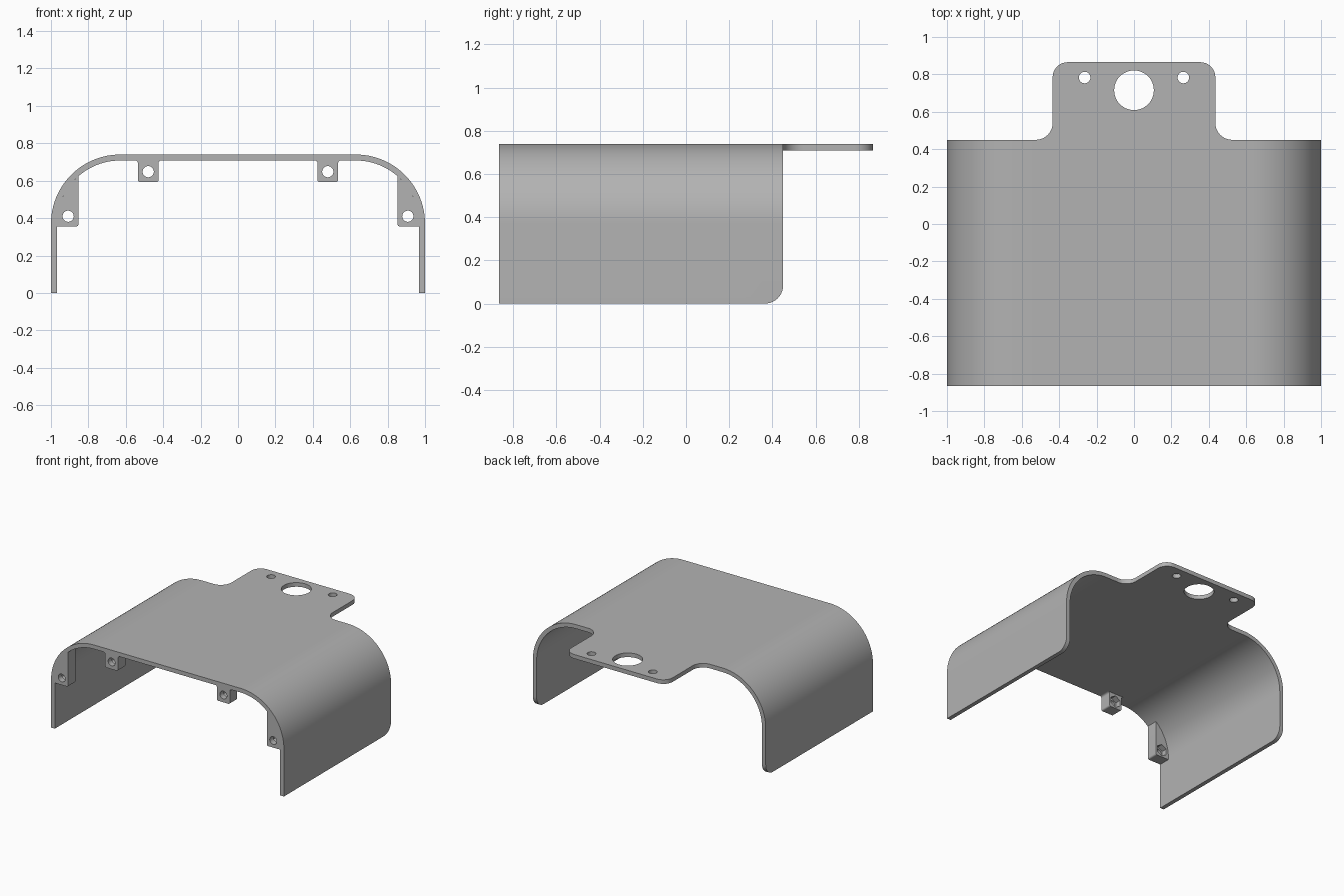
import bpy, bmesh, math
from mathutils import Matrix

if "Cube" in bpy.data.objects:
    bpy.data.objects.remove(bpy.data.objects["Cube"])

HALF, HEIGHT, THICK, RADIUS = 1.0, 0.74, 0.032, 0.37
FRONT, REAR, TAB_END = -0.865, 0.45, 0.865
CX, CZ = HALF - RADIUS, HEIGHT - RADIUS
TAB_ROOT = 0.525

grey = bpy.data.materials.new("plain grey")
grey.diffuse_color = (0.45, 0.45, 0.45, 1)
grey.use_nodes = True
grey.node_tree.nodes["Principled BSDF"].inputs["Base Color"].default_value = grey.diffuse_color


def arc(cx, cy, r, a0, a1, n):
    """Points on an arc, angles in degrees."""
    angles = [math.radians(a0 + (a1 - a0) * i / n) for i in range(n + 1)]
    return [(cx + r * math.cos(a), cy + r * math.sin(a)) for a in angles]


def finish(bm, name):
    bmesh.ops.recalc_face_normals(bm, faces=bm.faces[:])
    mesh = bpy.data.meshes.new(name)
    bm.to_mesh(mesh)
    bm.free()
    mesh.materials.append(grey)
    ob = bpy.data.objects.new(name, mesh)
    bpy.context.collection.objects.link(ob)
    return ob


def prism(points, vector, name):
    """Extrude a closed outline of 3D points along a vector."""
    bm = bmesh.new()
    face = bm.faces.new([bm.verts.new(p) for p in points])
    ext = bmesh.ops.extrude_face_region(bm, geom=[face], use_keep_orig=True)
    bmesh.ops.translate(bm, vec=vector,
                        verts=[v for v in ext["geom"] if isinstance(v, bmesh.types.BMVert)])
    return finish(bm, name)


def select_only(ob):
    bpy.ops.object.select_all(action='DESELECT')
    ob.select_set(True)
    bpy.context.view_layer.objects.active = ob


def smooth(ob):
    select_only(ob)
    bpy.ops.object.shade_smooth_by_angle(angle=math.radians(30))


def drill(ob, centre, radius, depth, axis, sides=32):
    """Cut a straight hole centred on a point along Y or Z."""
    bm = bmesh.new()
    bmesh.ops.create_cone(bm, cap_ends=True, segments=sides, radius1=radius,
                          radius2=radius, depth=depth)
    if axis == 'Y':
        bmesh.ops.rotate(bm, verts=bm.verts[:], matrix=Matrix.Rotation(math.pi / 2, 3, 'X'))
    bmesh.ops.translate(bm, verts=bm.verts[:], vec=centre)
    cutter = finish(bm, "hole_cutter")
    cutter.hide_render = True
    mod = ob.modifiers.new("hole", 'BOOLEAN')
    mod.operation, mod.solver, mod.object = 'DIFFERENCE', 'EXACT', cutter
    select_only(ob)
    bpy.ops.object.modifier_apply(modifier=mod.name)
    bpy.data.objects.remove(cutter)


# Arched shell: outer and inner profile lines joined into a thick sheet
def half_profile(t):
    return ([(HALF - t, 0)] + arc(CX, CZ, RADIUS - t, 0, 90, 24)
            + [(TAB_ROOT, HEIGHT - t)])


def full_profile(t):
    right = half_profile(t)
    return right + [(-x, z) for x, z in reversed(right)]


bm = bmesh.new()
rows = [[bm.verts.new((x, y, z)) for x, z in full_profile(t)]
        for t, y in ((0, FRONT), (0, REAR), (THICK, REAR), (THICK, FRONT))]
count = len(rows[0])
for k in range(4):
    a, b = rows[k], rows[(k + 1) % 4]
    for i in range(count - 1):
        if k == 1 and i == count // 2 - 1:
            continue  # left open where the tab joins
        bm.faces.new((a[i], a[i + 1], b[i + 1], b[i]))
for i in (0, count - 1):
    bm.faces.new([row[i] for row in rows])
bmesh.ops.recalc_face_normals(bm, faces=bm.faces[:])
# Rounded lower rear corners
corners = [e for e in bm.edges
           if all(v.co.z < 0.001 and v.co.y > REAR - 0.001 for v in e.verts)]
bmesh.ops.bevel(bm, geom=corners, offset=0.085, offset_type='OFFSET', segments=10,
                profile=0.5, affect='EDGES')
smooth(finish(bm, "arched_shell"))

# Rear mounting tab with filleted root and three holes
side = arc(TAB_ROOT, REAR + 0.09, 0.09, 270, 180, 10) + arc(0.355, TAB_END - 0.08, 0.08, 0, 90, 10)
outline = side + [(-x, y) for x, y in reversed(side)]
tab = prism([(x, y, HEIGHT) for x, y in outline], (0, 0, -THICK), "rear_tab")
drill(tab, (0, 0.715, HEIGHT), 0.106, 0.2, 'Z', 48)
for s in (-1, 1):
    drill(tab, (s * 0.264, 0.783, HEIGHT), 0.031, 0.2, 'Z', 24)
bm = bmesh.new()
bm.from_mesh(tab.data)
bmesh.ops.delete(bm, geom=[f for f in bm.faces if all(v.co.y < REAR + 0.001 for v in f.verts)],
                 context='FACES')
bm.to_mesh(tab.data)
bm.free()
smooth(tab)

# Front screw lugs, each with a through hole and a hexagonal nut pocket behind
LUG = 0.09
ceiling, wall = HEIGHT - THICK, HALF - THICK
x0 = 0.853
top_angle = math.degrees(math.acos((x0 - CX) / (RADIUS - THICK)))
upper = (arc(0.41, ceiling - 0.015, 0.015, 90, 0, 4)
         + arc(0.437, 0.604, 0.012, 180, 270, 4)
         + arc(0.523, 0.604, 0.012, 270, 360, 4)
         + arc(0.55, ceiling - 0.015, 0.015, 180, 90, 4))
lower = (arc(x0 + 0.012, 0.367, 0.012, 180, 270, 4) + [(wall, 0.355)]
         + arc(CX, CZ, RADIUS - THICK, 0, top_angle, 16))
for label, shape, hx, hz in (("upper", upper, 0.48, 0.648), ("side", lower, 0.908, 0.41)):
    for s, hand in ((-1, "left"), (1, "right")):
        lug = prism([(s * x, FRONT, z) for x, z in shape], (0, LUG, 0), f"{label}_lug_{hand}")
        drill(lug, (s * hx, FRONT, hz), 0.03, 0.4, 'Y', 24)
        drill(lug, (s * hx, FRONT + LUG, hz), 0.046, 0.09, 'Y', 6)
        smooth(lug)
